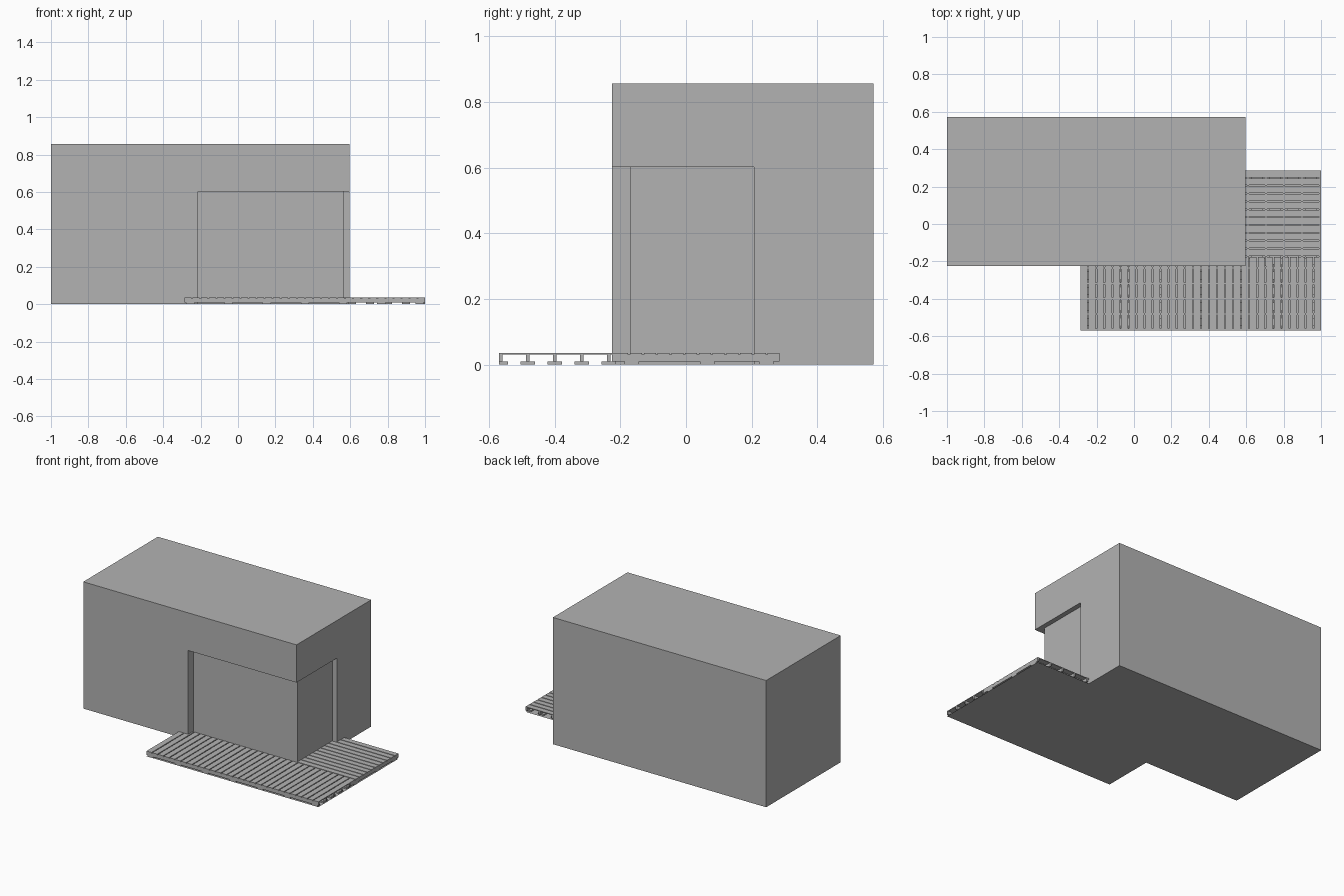
import bpy
import bmesh

cube = bpy.data.objects.get("Cube")
if cube:
    bpy.data.objects.remove(cube, do_unlink=True)

grey = bpy.data.materials.new("plain grey")
grey.use_nodes = True
colour = (0.45, 0.45, 0.45, 1)
grey.diffuse_color = colour
grey.node_tree.nodes["Principled BSDF"].inputs["Base Color"].default_value = colour


def finish(name, bm):
    bmesh.ops.recalc_face_normals(bm, faces=bm.faces)
    mesh = bpy.data.meshes.new(name)
    bm.to_mesh(mesh)
    bm.free()
    mesh.materials.append(grey)
    obj = bpy.data.objects.new(name, mesh)
    bpy.context.collection.objects.link(obj)
    return obj


def prism(name, outline, bottom, top):
    bm = bmesh.new()
    face = bm.faces.new([bm.verts.new((x, y, bottom)) for x, y in outline])
    extruded = bmesh.ops.extrude_face_region(bm, geom=[face])["geom"]
    verts = [v for v in extruded if isinstance(v, bmesh.types.BMVert)]
    bmesh.ops.translate(bm, verts=verts, vec=(0, 0, top - bottom))
    return finish(name, bm)


def add_box(bm, x0, x1, y0, y1, z0, z1):
    verts = bmesh.ops.create_cube(bm, size=1)["verts"]
    bmesh.ops.scale(bm, verts=verts, vec=(x1 - x0, y1 - y0, z1 - z0))
    bmesh.ops.translate(bm, verts=verts,
                        vec=((x0 + x1) / 2, (y0 + y1) / 2, (z0 + z1) / 2))


def steps(start, end, count):
    return [start + (end - start) * i / (count - 1) for i in range(count)]


# Main dimensions
LEFT, RIGHT, FRONT, BACK, HEIGHT = -1, 0.595, -0.225, 0.572, 0.857
RECESS_X, RECESS_Y, RECESS_TOP = 0.563, -0.17, 0.602
DECK_LEFT, DECK_RIGHT, DECK_FRONT, DECK_BACK = -0.285, 1, -0.57, 0.285
FOOT_TOP, JOIST_TOP, DECK_TOP = 0.009, 0.031, 0.036
PITCH, GAP, JOIST = 0.0428, 0.006, 0.011

# Building block with a corner recess below the overhang
building = prism("building", [(LEFT, FRONT), (RIGHT, FRONT), (RIGHT, BACK), (LEFT, BACK)],
                 0, HEIGHT)
cutter = prism("recess_cutter",
               [(-0.215, RECESS_Y), (RECESS_X, RECESS_Y), (RECESS_X, 0.207),
                (0.7, 0.207), (0.7, -0.4), (-0.215, -0.4)], -0.1, RECESS_TOP)
cutter.hide_render = True
cut = building.modifiers.new("recess", "BOOLEAN")
cut.operation = "DIFFERENCE"
cut.solver = "EXACT"
cut.object = cutter
bpy.context.view_layer.objects.active = building
bpy.ops.object.modifier_apply(modifier=cut.name)
bpy.data.objects.remove(cutter, do_unlink=True)

# Flat ground sheet under the deck
bm = bmesh.new()
outline = [(DECK_LEFT, DECK_FRONT), (DECK_RIGHT, DECK_FRONT), (DECK_RIGHT, DECK_BACK),
           (RECESS_X, DECK_BACK), (RECESS_X, RECESS_Y), (DECK_LEFT, RECESS_Y)]
sheet = bm.faces.new([bm.verts.new((x, y, 0)) for x, y in outline])
bm.normal_update()
finish("ground_sheet", bm)

# Front deck planks run front to back
bm = bmesh.new()
count = round((DECK_RIGHT - DECK_LEFT) / PITCH)
width = (DECK_RIGHT - DECK_LEFT + GAP) / count
for i in range(count):
    x = DECK_LEFT + i * width
    add_box(bm, x, x + width - GAP, DECK_FRONT, RECESS_Y - GAP, JOIST_TOP, DECK_TOP)
finish("front_deck_planks", bm)

# Side deck planks run left to right
bm = bmesh.new()
count = round((DECK_BACK - RECESS_Y) / PITCH)
width = (DECK_BACK - RECESS_Y + GAP) / count
for i in range(count):
    y = RECESS_Y + i * width
    add_box(bm, RECESS_X, DECK_RIGHT, y, y + width - GAP, JOIST_TOP, DECK_TOP)
finish("side_deck_planks", bm)

# Joists and their feet
joists, feet = bmesh.new(), bmesh.new()
for y in steps(DECK_FRONT + JOIST / 2, -0.235, 5):
    add_box(joists, DECK_LEFT, DECK_RIGHT, y - JOIST / 2, y + JOIST / 2, FOOT_TOP, JOIST_TOP)
    for x in steps(DECK_LEFT + 0.03, DECK_RIGHT - 0.03, 7):
        y0 = max(y - 0.022, DECK_FRONT)
        add_box(feet, x - 0.022, x + 0.022, y0, y + 0.022, 0, FOOT_TOP)
for x in steps(0.61, DECK_RIGHT - JOIST / 2, 5):
    add_box(joists, x - JOIST / 2, x + JOIST / 2, -0.225, DECK_BACK, FOOT_TOP, JOIST_TOP)
    for y in (-0.165, 0.065, 0.245):
        add_box(feet, x - 0.022, min(x + 0.022, DECK_RIGHT), y - 0.022, y + 0.022, 0, FOOT_TOP)
finish("deck_joists", joists)
finish("deck_feet", feet)
